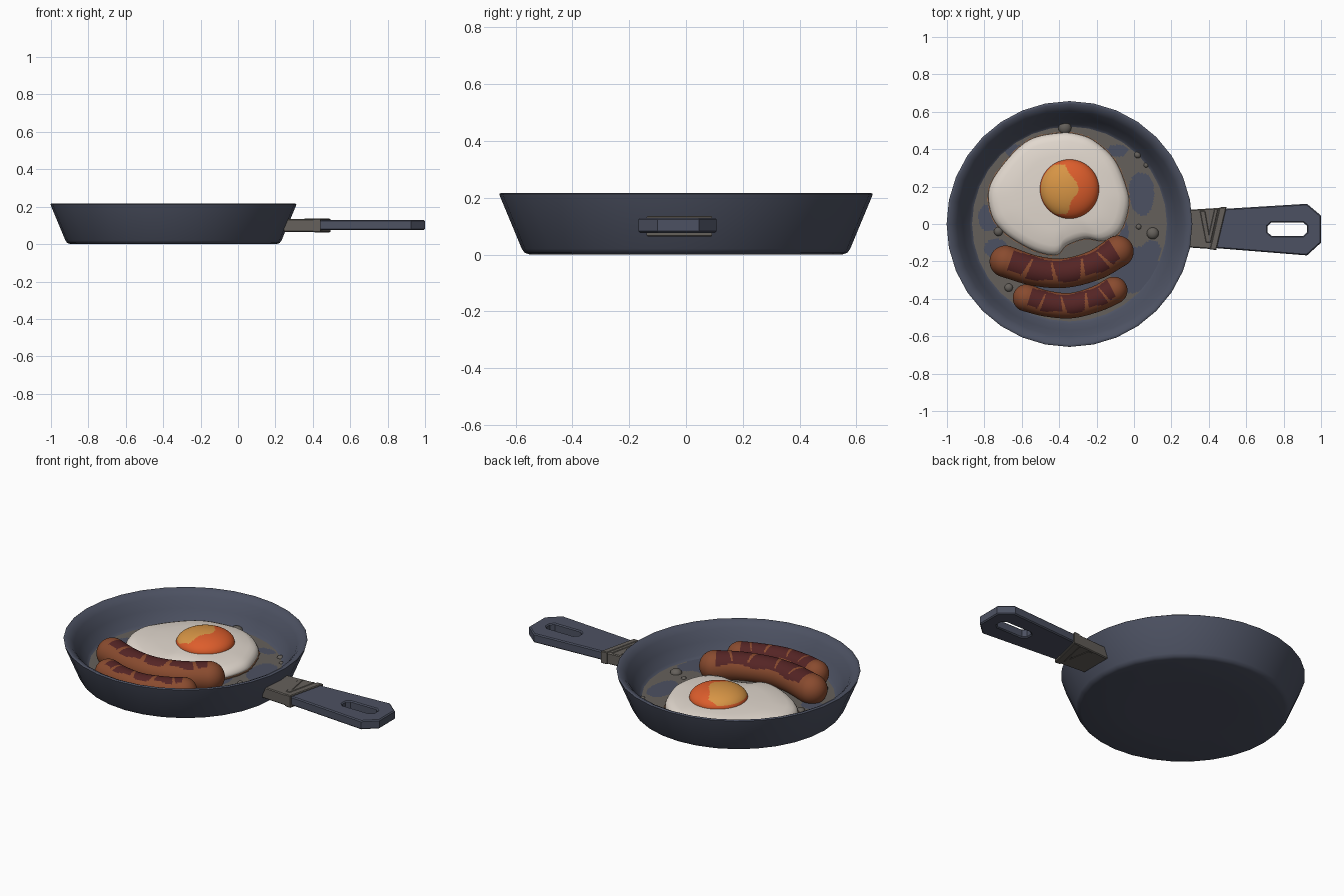
import bpy, bmesh, math
from math import sin, cos, pi, radians
from mathutils import Vector

if "Cube" in bpy.data.objects:
    bpy.data.objects.remove(bpy.data.objects["Cube"])

CX = -0.345      # pan centre
FLOOR = 0.058    # height of the cooking surface


def material(name, rgb):
    m = bpy.data.materials.new(name)
    m.diffuse_color = (*rgb, 1)
    m.use_nodes = True
    m.node_tree.nodes["Principled BSDF"].inputs["Base Color"].default_value = m.diffuse_color
    return m


BLUE = material("blue_grey_iron", (0.073, 0.083, 0.122))
GREY = material("warm_grey", (0.13, 0.118, 0.105))
WHITE = material("egg_white", (0.76, 0.69, 0.62))
ORANGE = material("yolk_orange", (0.72, 0.11, 0.025))
YELLOW = material("yolk_yellow", (0.68, 0.30, 0.06))
BROWN = material("sausage_brown", (0.25, 0.07, 0.028))
DARK = material("seared_red", (0.09, 0.018, 0.018))
CRISP = material("crisp_edge", (0.31, 0.15, 0.08))


def finish(ob, angle=40):
    bpy.ops.object.select_all(action='DESELECT')
    ob.select_set(True)
    bpy.context.view_layer.objects.active = ob
    if ob.type == 'CURVE':
        bpy.ops.object.convert(target='MESH')
    bpy.ops.object.shade_smooth_by_angle(angle=radians(angle))


def loft(name, rings, mats, rule=None, angle=40):
    """Skin a list of equal rings, cap both ends, colour faces by rule(i, j, centre)."""
    bm = bmesh.new()
    vs = [[bm.verts.new(p) for p in r] for r in rings]
    n = len(vs[0])
    for i in range(len(vs) - 1):
        for j in range(n):
            k = (j + 1) % n
            f = bm.faces.new((vs[i][j], vs[i][k], vs[i + 1][k], vs[i + 1][j]))
            if rule:
                f.material_index = rule(i, j, f.calc_center_median())
    for r in (vs[0], vs[-1]):
        f = bm.faces.new(r)
        if rule:
            f.material_index = rule(0 if r is vs[0] else len(vs) - 2, 0, f.calc_center_median())
    bmesh.ops.recalc_face_normals(bm, faces=bm.faces)
    me = bpy.data.meshes.new(name)
    bm.to_mesh(me)
    bm.free()
    for m in mats:
        me.materials.append(m)
    ob = bpy.data.objects.new(name, me)
    bpy.context.collection.objects.link(ob)
    finish(ob, angle)
    return ob


def circle(x, y, r, z, n):
    return [(x + r * cos(2 * pi * j / n), y + r * sin(2 * pi * j / n), z) for j in range(n)]


def spline(pts, steps, closed=False):
    """Catmull-Rom curve through 2D points."""
    p = [Vector(q) for q in pts]
    p = [p[-1]] + p + p[:2] if closed else [2 * p[0] - p[1]] + p + [2 * p[-1] - p[-2]]
    out = []
    for i in range(1, len(p) - 2):
        a, b, c, d = p[i - 1:i + 3]
        for s in range(steps):
            t = s / steps
            out.append(0.5 * (2 * b + (c - a) * t + (2 * a - 5 * b + 4 * c - d) * t * t
                              + (3 * b - a - 3 * c + d) * t ** 3))
    return out if closed else out + [p[-2]]


def plate(name, outlines, z0, z1, mat, bevel=0.005):
    """Extruded bevelled plate; the second outline is a hole."""
    cu = bpy.data.curves.new(name, 'CURVE')
    cu.dimensions, cu.fill_mode = '2D', 'BOTH'
    for o in outlines:
        sp = cu.splines.new('POLY')
        sp.points.add(len(o) - 1)
        for pt, (x, y) in zip(sp.points, o):
            pt.co = (x, y, 0, 1)
        sp.use_cyclic_u = True
    cu.extrude = (z1 - z0) / 2 - bevel
    cu.bevel_depth, cu.bevel_resolution, cu.offset = bevel, 0, -bevel
    cu.materials.append(mat)
    ob = bpy.data.objects.new(name, cu)
    ob.location.z = (z0 + z1) / 2
    bpy.context.collection.objects.link(ob)
    finish(ob, 30)


# Pan body with a soft rolled lip
profile = [(0.3, 0), (0.55, 0), (0.568, 0.006), (0.578, 0.02), (0.655, 0.205), (0.657, 0.213),
           (0.652, 0.217), (0.643, 0.216), (0.622, 0.206), (0.602, 0.185), (0.57, 0.13),
           (0.535, 0.07), (0.515, FLOOR - 0.005), (0.3, FLOOR - 0.006)]
loft("pan_body", [circle(CX, 0, r, z, 32) for r, z in profile], [BLUE], angle=60)

# Cooking surface: grease with bare patches (x, y, rx, ry)
bare = [(0.045, 0.165, 0.07, 0.105), (0.0, -0.24, 0.13, 0.12), (-0.09, -0.05, 0.07, 0.09),
        (0.09, -0.14, 0.05, 0.05), (-0.78, 0.03, 0.05, 0.07), (-0.63, 0.39, 0.07, 0.03),
        (-0.74, -0.13, 0.06, 0.05), (-0.09, 0.39, 0.06, 0.03), (-0.35, -0.34, 0.22, 0.05)]


def grease(i, j, c):
    wob = 0.15 * sin(23 * c.x + 9 * c.y) + 0.12 * sin(31 * c.y)
    return int(any(((c.x - x) / a) ** 2 + ((c.y - y) / b) ** 2 < 1 + wob for x, y, a, b in bare))


loft("greasy_floor", [circle(CX, 0, 0.521, FLOOR - 0.005, 224)]
     + [circle(CX, 0, 0.521 * (1 - k / 80) + 0.002, FLOOR, 224) for k in range(80)],
     [GREY, BLUE], grease)

# Grease bubbles
for k, (x, y, r) in enumerate([(-0.37, 0.515, 0.035), (0.02, 0.37, 0.018), (0.065, 0.315, 0.013),
                               (0.1, -0.05, 0.032), (0.025, -0.015, 0.014),
                               (-0.725, -0.04, 0.024), (-0.67, -0.34, 0.022)]):
    loft(f"bubble_{k + 1}", [circle(x, y, r * cos(a * pi / 16) + 0.0005, FLOOR - 0.002 + 0.8 * r * sin(a * pi / 16), 14)
                             for a in range(9)], [GREY], angle=70)

# Egg white with a crisp brown skirt
egg = spline([(-0.40, 0.487), (-0.56, 0.45), (-0.69, 0.33), (-0.775, 0.19), (-0.762, 0.05),
              (-0.70, -0.04), (-0.60, -0.11), (-0.50, -0.155), (-0.41, -0.165), (-0.36, -0.115),
              (-0.26, -0.08), (-0.16, -0.09), (-0.07, -0.035), (-0.027, 0.10), (-0.045, 0.21),
              (-0.105, 0.345), (-0.21, 0.443), (-0.30, 0.48)], 5, True)
mid = Vector((-0.40, 0.18))


def egg_ring(s, z):
    return [(*(mid + (p - mid) * s), z) for p in egg]


loft("egg_white", [egg_ring(s, z) for s, z in
     [(0.98, FLOOR), (1.0, 0.067), (0.995, 0.078), (0.97, 0.092), (0.93, 0.103), (0.85, 0.113),
      (0.6, 0.122), (0.2, 0.127)]], [WHITE], angle=80)
skirt = [[(*(mid + (p - mid) * (s + (0.008 * sin(2.7 * j) if s > 1 else 0))), z) for j, p in enumerate(egg)]
         for s, z in [(1.012, FLOOR), (1.012, 0.064), (0.96, 0.066)]]
loft("crisp_skirt", skirt, [CRISP])


# Yolk: orange with a wavy yellow patch
def yolk_rule(i, j, c):
    dy = c.y - 0.185
    edge = -0.308 - 3.5 * dy * dy + 0.012 * sin(40 * c.y)
    return int(c.x < edge and abs(dy) < 0.132 and c.z > 0.142)


loft("yolk", [circle(CX, 0.187, 0.157 * cos(a * pi / 72) + 0.001, 0.122 + 0.072 * sin(a * pi / 72), 112)
              for a in range(37)], [ORANGE, YELLOW], yolk_rule, 80)


# Sausages: curved tubes with round ends, seared tops and cuts
def sausage(name, pts, r, z, cuts):
    path = spline(pts, 36)
    last = len(path) - 1
    stations = []                                   # point, tangent, radius
    t0, t1 = (path[1] - path[0]).normalized(), (path[-1] - path[-2]).normalized()
    for k in range(12):
        a = pi / 2 * (1 - k / 12) * 0.98
        stations.append((path[0] - t0 * r * sin(a), t0, r * cos(a)))
    for k, p in enumerate(path):
        t = (path[min(k + 1, last)] - path[max(k - 1, 0)]).normalized()
        stations.append((p, t, r * (1 - 0.07 * sin(pi * k / last))))
    for k in range(1, 13):
        a = pi / 2 * k / 12 * 0.98
        stations.append((path[-1] + t1 * r * sin(a), t1, r * cos(a)))
    n, count = 64, len(stations)
    rings = [[(p.x - t.y * q * cos(2 * pi * j / n), p.y + t.x * q * cos(2 * pi * j / n),
               z + q * sin(2 * pi * j / n)) for j in range(n)] for p, t, q in stations]

    def rule(i, j, c):
        s, a = (i + 0.5) / count, 360 * (j + 0.5) / n
        top = 30 + 6 * sin(19 * s)
        low = 124 + 7 * sin(25 * s + 1)
        if not (top < a < low and 0.10 < s < 0.91):
            return 0
        for k, c0 in enumerate(cuts):               # cuts taper toward the far side
            lean = (0.0005 if k % 2 else -0.0004) * (a - 90)
            if a > 45 and abs(s - c0 - lean) < 0.007 + 0.00013 * (a - 45):
                return 0
        return 1

    loft(name, rings, [BROWN, DARK], rule, 80)


sausage("large_sausage", [(-0.687, -0.20), (-0.53, -0.25), (-0.37, -0.262), (-0.21, -0.22), (-0.087, -0.147)],
        0.085, 0.112, (0.23, 0.42, 0.62, 0.80))
sausage("small_sausage", [(-0.575, -0.395), (-0.47, -0.425), (-0.335, -0.436), (-0.20, -0.40), (-0.108, -0.355)],
        0.073, 0.104, (0.24, 0.43, 0.62, 0.80))

# Handle with hanging slot
slot = [(0.715, -0.045), (0.735, -0.063), (0.905, -0.063), (0.925, -0.045),
        (0.925, -0.01), (0.905, 0.008), (0.735, 0.008), (0.715, -0.01)]
plate("handle", [[(0.30, -0.118), (0.925, -0.168), (1.0, -0.10), (1.0, 0.045), (0.925, 0.108), (0.30, 0.07)],
                 slot], 0.076, 0.129, BLUE, 0.006)

# Grey bracket joining handle and pan, with slanted band and V-shaped ribs
plate("bracket", [[(0.245, -0.122), (0.43, -0.135), (0.485, 0.088), (0.245, 0.073)]], 0.066, 0.133, GREY)
plate("bracket_band", [[(0.405, -0.136), (0.44, -0.139), (0.495, 0.092), (0.457, 0.089)]], 0.063, 0.136, GREY, 0.004)
plate("bracket_rib_left", [[(0.385, -0.10), (0.41, -0.10), (0.38, 0.07), (0.352, 0.07)]], 0.064, 0.136, GREY, 0.003)
plate("bracket_rib_right", [[(0.39, -0.10), (0.41, -0.10), (0.45, 0.08), (0.43, 0.08)]], 0.064, 0.136, GREY, 0.003)
